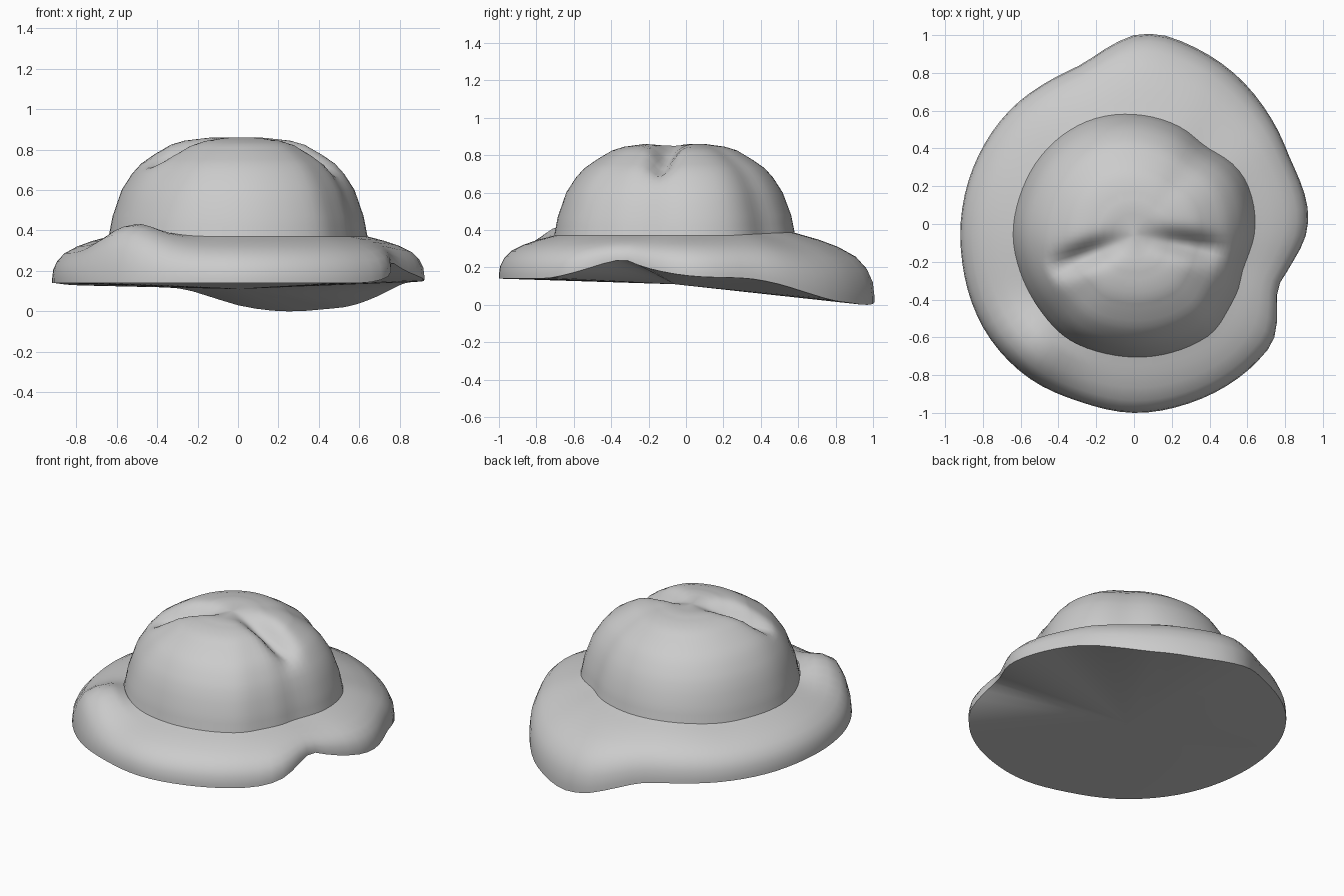
import bpy, bmesh, math
from mathutils import Vector

if "Cube" in bpy.data.objects:
    bpy.data.objects.remove(bpy.data.objects["Cube"])

CX, CY = 0.0, -0.06      # polar centre of the hat
N = 80

# brim edge: x, y, height of the lower rim
RIM = [(0.92, 0.08, .15), (0.83, 0.34, .14), (0.76, 0.50, .11), (0.68, 0.63, .07),
       (0.55, 0.78, .025), (0.42, 0.88, .01), (0.29, 0.95, .0), (0.15, 1.0, .005),
       (0, 1.0, .03), (-.13, .94, .07), (-.27, .85, .11), (-.41, .78, .12),
       (-.65, .61, .125), (-.82, .37, .13), (-.91, .08, .14), (-.91, -.20, .14),
       (-.85, -.44, .14), (-.76, -.61, .14), (-.55, -.82, .14), (-.29, -.94, .14),
       (0, -1.0, .14), (.29, -.95, .14), (.56, -.81, .14), (.66, -.72, .145), (.74, -.61, .17),
       (.76, -.35, .24), (.83, -.22, .20), (.91, -.06, .165)]
# crown base: x, y, height
BASE = [(.64, -.03, .37), (.60, .21, .37), (.53, .31, .375), (.38, .41, .38), (.25, .51, .385),
        (0, .58, .385), (-.2, .56, .385), (-.35, .49, .38), (-.5, .35, .37), (-.6, .16, .37),
        (-.64, -.06, .37), (-.6, -.26, .37), (-.5, -.45, .37), (-.36, -.60, .37),
        (-.13, -.69, .37), (0, -.705, .37), (.2, -.68, .37), (.33, -.63, .37),
        (.42, -.57, .37), (.5, -.45, .37), (.55, -.35, .37), (.58, -.23, .37)]


def polar(points):
    return sorted((math.atan2(y - CY, x - CX) % math.tau, math.hypot(x - CX, y - CY), z)
                  for x, y, z in points)


def sample(pts, a):
    """Periodic Hermite interpolation of radius and height at angle a."""
    n = len(pts)
    i = max([k for k in range(n) if pts[k][0] <= a], default=-1)

    def get(k):
        p = pts[k % n]
        return p[0] + math.tau * (k // n), p[1], p[2]
    p0, p1, p2, p3 = (get(i + k) for k in (-1, 0, 1, 2))
    d = p2[0] - p1[0]
    t = (a - p1[0]) / d
    out = []
    for c in (1, 2):
        m1 = (p2[c] - p0[c]) / (p2[0] - p0[0]) * d
        m2 = (p3[c] - p1[c]) / (p3[0] - p1[0]) * d
        out.append((2*t**3 - 3*t*t + 1) * p1[c] + (t**3 - 2*t*t + t) * m1
                   + (3*t*t - 2*t**3) * p2[c] + (t**3 - t*t) * m2)
    return out


def bump(x, w):
    return math.exp(-(x / w) ** 2)


def curve(keys, t):
    for (a, u), (b, v) in zip(keys, keys[1:]):
        if a <= t <= b:
            return u + (v - u) * (t - a) / (b - a)
    return keys[-1][1]


def ring_mesh(name, rings, pole, angle):
    """Skin a stack of rings and close its last one on a pole."""
    bm = bmesh.new()
    rows = [[bm.verts.new(p) for p in r] for r in rings]
    for a, b in zip(rows, rows[1:]):
        for i in range(N):
            j = (i + 1) % N
            bm.faces.new((a[i], a[j], b[j], b[i]))
    tip = bm.verts.new(pole)
    for i in range(N):
        bm.faces.new((rows[-1][i], rows[-1][(i + 1) % N], tip))
    bmesh.ops.recalc_face_normals(bm, faces=bm.faces)
    if sum(f.normal.z * f.calc_area() * (1 if name == "crown" else -1)
           for f in bm.faces if tip in f.verts) < 0:
        bmesh.ops.reverse_faces(bm, faces=bm.faces)
    me = bpy.data.meshes.new(name)
    bm.to_mesh(me)
    bm.free()
    ob = bpy.data.objects.new(name, me)
    bpy.context.collection.objects.link(ob)
    bpy.context.view_layer.objects.active = ob
    ob.select_set(True)
    bpy.ops.object.shade_smooth_by_angle(angle=math.radians(angle))
    ob.select_set(False)


angles = [math.tau * i / N for i in range(N)]
rim_p, base_p = polar(RIM), polar(BASE)
rim = [sample(rim_p, a) for a in angles]
base = [sample(base_p, a) for a in angles]

# brim: drooping profile swept from the crown to the rim, with a raised front-left fold
PROFILE = [(0, 1, .03), (.15, .95, .06), (.3, .90, .085), (.55, .79, .10), (.78, .64, .095),
           (.91, .47, .06), (.98, .29, .02), (1, .1, 0), (1, 0, 0)]
FOLD = math.radians(228)
rings = []
for t, h, lift in PROFILE:
    ring = []
    for a, (ro, zo), (ri, zi) in zip(angles, rim, base):
        r = ri + (ro - ri) * t
        z = zo + (zi - zo) * h + lift * bump(a - FOLD, .26)
        ring.append((CX + r * math.cos(a), CY + r * math.sin(a), z))
    rings.append(ring)
ring_mesh("brim", rings, (CX, CY, .11), 50)

# crown: dome with a pinched crease across the top
DOME = [(0, .85), (.12, .855), (.25, .86), (.42, .845), (.52, .825), (.65, .775), (.75, .73),
        (.82, .68), (.9, .60), (.97, .47), (1, .37)]
CREASE = [Vector((-.40, -.23)), Vector((.45, -.14))]
centre = Vector((CX, CY))


def crease_depth(p):
    depth = 0
    for end in CREASE:
        axis = end - centre
        u = (p - centre).dot(axis) / axis.length_squared
        off = abs((p - centre).cross(axis.normalized())) if hasattr(p, "cross") else 0
        if 0 < u < 1.15:
            depth = max(depth, .095 * math.sin(math.pi * (u / 1.15) ** 1.3) * bump(off, .065))
    return depth


rings = []
for s in (1, .985, .97, .935, .9, .86, .82, .785, .75, .7, .65, .6, .56, .52, .47, .42, .36,
          .3, .25, .18, .12, .06):
    ring = []
    for a, (ri, zi) in zip(angles, base):
        r = ri * s * (1 - .05 * bump(a - FOLD, .22) * math.sin(math.pi * s))
        p = centre + Vector((math.cos(a), math.sin(a))) * r
        z = curve(DOME, s) + (zi - .37) * max(0, s - .9) * 10 - crease_depth(p)
        ring.append((p.x, p.y, z))
    rings.append(ring)
ring_mesh("crown", rings, (CX, CY, .85), 60)
